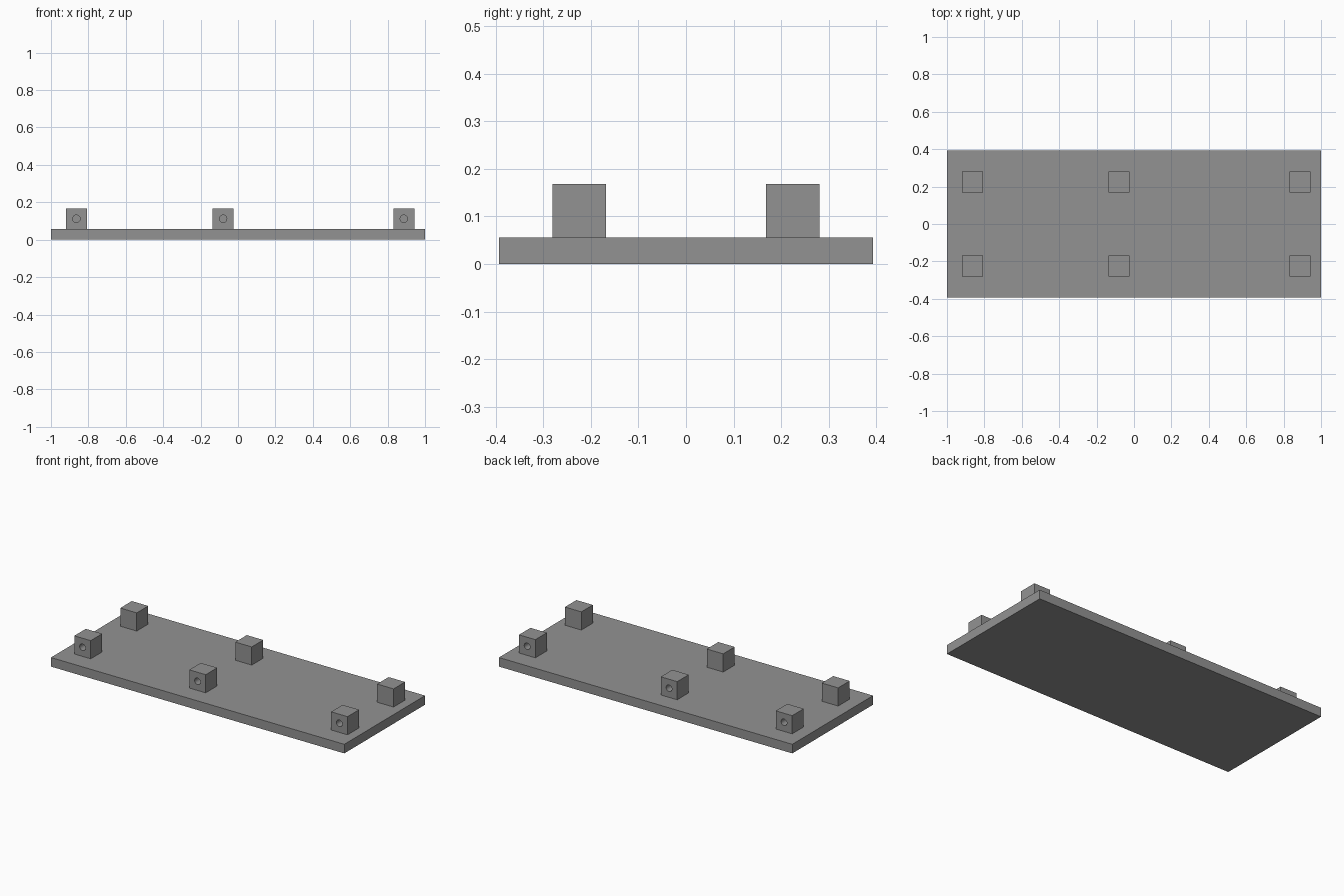
import bpy
import math

if "Cube" in bpy.data.objects:
    bpy.data.objects.remove(bpy.data.objects["Cube"], do_unlink=True)

LENGTH, WIDTH, THICK = 2.0, 0.786, 0.056
BLOCK = 0.112
HOLE_RADIUS, HOLE_DEPTH = 0.02, 0.075

grey = bpy.data.materials.new("plain grey")
grey.use_nodes = True
colour = (0.29, 0.29, 0.29, 1)
grey.diffuse_color = colour
grey.node_tree.nodes["Principled BSDF"].inputs["Base Color"].default_value = colour


def box(name, size, location):
    bpy.ops.mesh.primitive_cube_add(size=1, location=location)
    obj = bpy.context.object
    obj.name = name
    obj.scale = size
    bpy.ops.object.transform_apply(location=False, rotation=False, scale=True)
    obj.data.materials.append(grey)
    return obj


def drill(obj, side):
    """Cut a blind round hole into the outward face of a block."""
    x, y, z = obj.location
    face_y = y + side * BLOCK / 2
    bpy.ops.mesh.primitive_cylinder_add(
        vertices=32, radius=HOLE_RADIUS, depth=2 * HOLE_DEPTH,
        location=(x, face_y, z), rotation=(math.pi / 2, 0, 0))
    cutter = bpy.context.object
    cutter.hide_render = True
    cutter.data.materials.append(grey)
    cut = obj.modifiers.new("hole", 'BOOLEAN')
    cut.operation = 'DIFFERENCE'
    cut.solver = 'EXACT'
    cut.object = cutter
    bpy.ops.object.select_all(action='DESELECT')
    obj.select_set(True)
    bpy.context.view_layer.objects.active = obj
    bpy.ops.object.modifier_apply(modifier=cut.name)
    bpy.data.objects.remove(cutter, do_unlink=True)
    bpy.ops.object.shade_smooth_by_angle(angle=math.radians(30))


# Base plate
box("base_plate", (LENGTH, WIDTH, THICK), (0, 0, THICK / 2))

# Two rows of mounting blocks, drilled from their outer faces
for column, x in (("right", -0.864), ("middle", -0.08), ("left", 0.887)):
    for row, side in (("front", -1), ("back", 1)):
        block = box(f"{row}_{column}_block", (BLOCK, BLOCK, BLOCK),
                    (x, side * 0.224, THICK + BLOCK / 2))
        drill(block, side)
